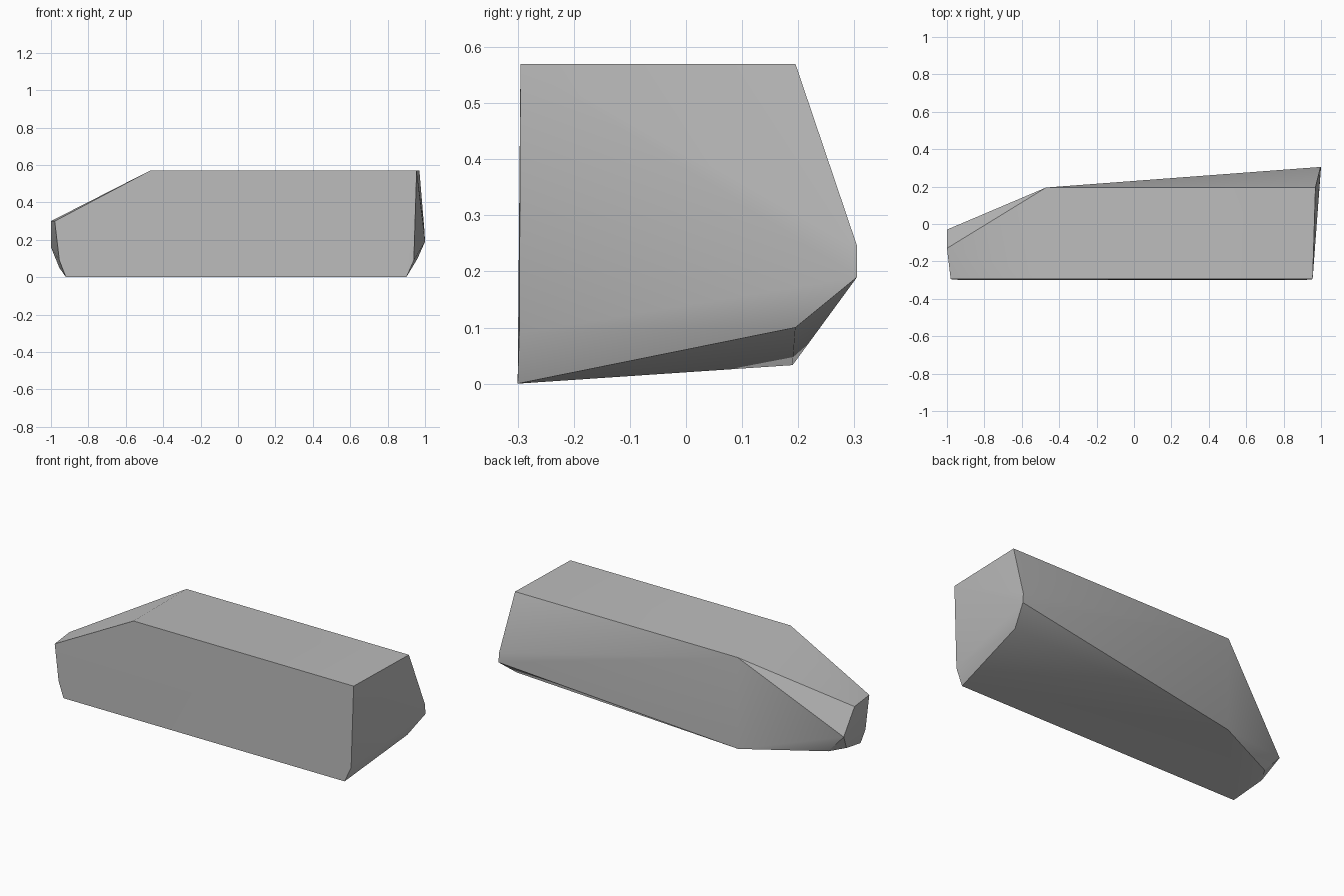
import bpy, bmesh, math

cube = bpy.data.objects.get("Cube")
if cube:
    bpy.data.objects.remove(cube, do_unlink=True)

# Plain stone material
stone = bpy.data.materials.new("stone_grey")
stone.use_nodes = True
grey = (0.5, 0.5, 0.5, 1)
stone.diffuse_color = grey
stone.node_tree.nodes["Principled BSDF"].inputs["Base Color"].default_value = grey

# Corners of the chipped block, grouped by region
top = [(-.47, -.295, .57), (-.47, .195, .57), (.97, .195, .57), (.955, -.295, .57)]
left_tip = [(-.98, -.295, .3), (-1, -.13, .3), (-1, -.03, .16),
            (-.955, -.295, .09), (-.955, -.12, .05), (-.9, -.03, .05)]
right_end = [(.997, .305, .245), (1, .305, .19), (.96, .195, .1), (.94, -.297, .09)]
base = [(-.92, -.3, 0), (.9, -.3, 0), (-.47, .19, .033)]

# The block is the convex shell around its corners
bm = bmesh.new()
for corner in top + left_tip + right_end + base:
    bm.verts.new(corner)
bmesh.ops.convex_hull(bm, input=bm.verts)
bmesh.ops.dissolve_limit(bm, angle_limit=math.radians(1), verts=bm.verts, edges=bm.edges)
bmesh.ops.recalc_face_normals(bm, faces=bm.faces)
mesh = bpy.data.meshes.new("stone_block")
bm.to_mesh(mesh)
bm.free()

block = bpy.data.objects.new("stone_block", mesh)
bpy.context.collection.objects.link(block)
mesh.materials.append(stone)

# Soft shading across shallow facets, crisp along the main edges
bpy.ops.object.select_all(action="DESELECT")
block.select_set(True)
bpy.context.view_layer.objects.active = block
bpy.ops.object.shade_smooth_by_angle(angle=math.radians(30))
